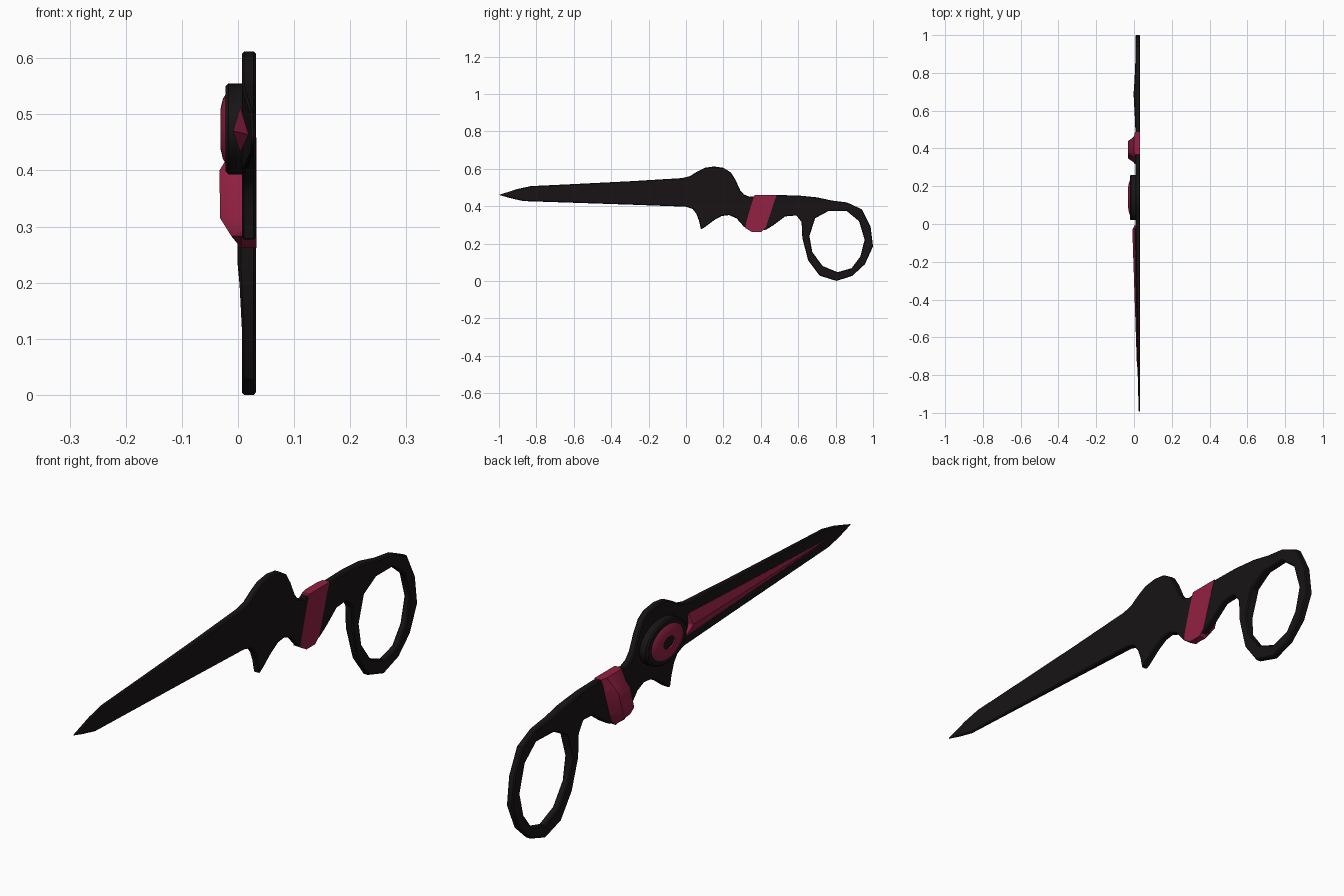
import bpy, bmesh, math

if "Cube" in bpy.data.objects:
    bpy.data.objects.remove(bpy.data.objects["Cube"])


def material(name, rgb):
    m = bpy.data.materials.new(name)
    m.diffuse_color = (*rgb, 1)
    m.use_nodes = True
    m.node_tree.nodes["Principled BSDF"].inputs["Base Color"].default_value = m.diffuse_color
    return m


BLACK = material("black", (0.009, 0.007, 0.008))
RED = material("crimson", (0.29, 0.015, 0.055))


def finish(name, bm, mat, angle=35):
    bmesh.ops.recalc_face_normals(bm, faces=bm.faces)
    me = bpy.data.meshes.new(name)
    bm.to_mesh(me)
    bm.free()
    ob = bpy.data.objects.new(name, me)
    bpy.context.collection.objects.link(ob)
    me.materials.append(mat)
    bpy.ops.object.select_all(action='DESELECT')
    ob.select_set(True)
    bpy.context.view_layer.objects.active = ob
    bpy.ops.object.shade_smooth_by_angle(angle=math.radians(angle))
    return ob


def loft(name, rings, mat, cap_start=True, cap_end=True, angle=35):
    bm = bmesh.new()
    rows = [[bm.verts.new(p) for p in r] for r in rings]
    n = len(rows[0])
    for a, b in zip(rows, rows[1:]):
        for i in range(n):
            j = (i + 1) % n
            bm.faces.new((a[i], a[j], b[j], b[i]))
    if cap_start:
        bm.faces.new(rows[0])
    if cap_end:
        bm.faces.new(rows[-1])
    return finish(name, bm, mat, angle)


# Flat silhouette (y, z): blade, hump, grip, finger ring, trigger spur
outline = [(-1, .46), (-.9, .492), (-.83, .507), (-.6, .518), (-.3, .533), (-.02, .55),
           (.02, .56), (.06, .585), (.1, .605), (.15, .612), (.2, .605), (.24, .58),
           (.265, .54), (.29, .485), (.31, .462), (.34, .45), (.38, .455), (.5, .459),
           (.6, .457), (.7, .447), (.78, .43), (.86, .42), (.94, .383), (.987, .29),
           (1, .185), (.957, .09), (.89, .028), (.805, 0), (.715, .028), (.653, .11),
           (.622, .23), (.618, .315), (.59, .35), (.53, .345), (.47, .3), (.43, .275),
           (.38, .265), (.34, .272), (.31, .29), (.27, .335), (.23, .352), (.19, .347),
           (.15, .325), (.1, .287), (.08, .275), (.07, .32), (.055, .36), (.035, .385),
           (0, .397), (-.3, .408), (-.6, .418), (-.87, .427), (-.94, .443)]
hole = [(.76, .373), (.86, .373), (.925, .32), (.955, .22), (.932, .13), (.885, .068),
        (.81, .047), (.73, .08), (.675, .155), (.66, .24), (.69, .335)]


def left_x(y, z):
    # blade thins to the tip, grip swells slightly before the ring
    x = .007 + .017 * max(0, -y)
    if z > .2:
        x -= .01 * max(0, 1 - abs(y - .68) / .14)
    return x


bm = bmesh.new()
edges = []
for loop in (outline, hole):
    vs = [bm.verts.new((.032, y, z)) for y, z in loop]
    edges += [bm.edges.new((vs[i - 1], vs[i])) for i in range(len(vs))]
bmesh.ops.triangle_fill(bm, edges=edges, use_beauty=True, normal=(1, 0, 0))
ext = bmesh.ops.extrude_face_region(bm, geom=bm.faces[:], use_keep_orig=True)
for v in ext["geom"]:
    if isinstance(v, bmesh.types.BMVert):
        v.co.x = left_x(v.co.y, v.co.z)
body = finish("blade_and_handle", bm, BLACK)
bev = body.modifiers.new("edge_chamfer", 'BEVEL')
bev.width = .004
bev.segments = 1
bev.limit_method = 'ANGLE'
bev.angle_limit = math.radians(60)
bev.use_clamp_overlap = False


# Oval pivot boss, domed washer and centre pin on the left side
def oval(r, x, n=28):
    return [(x, .14 + .12 * r * math.cos(2 * math.pi * i / n),
             .474 + .081 * r * math.sin(2 * math.pi * i / n)) for i in range(n)]


loft("pivot_boss", [oval(1, .012), oval(1, -.017), oval(.94, -.022), oval(.74, -.022)], BLACK)
loft("pivot_washer", [oval(.76, -.018), oval(.76, -.022), oval(.66, -.027), oval(.45, -.031),
                      oval(.27, -.031), oval(.25, -.026)], RED, cap_end=False)
loft("pivot_pin", [oval(.26, -.02), oval(.26, -.027)], BLACK)

# Ridged blade inlay, tapering to the tip
bm = bmesh.new()
pts = [(.004, -.02, .513), (-.009, -.03, .47), (.004, -.005, .432), (.019, -.86, .464),
       (.016, -.02, .47)]
t, r, b, tip, back = [bm.verts.new(p) for p in pts]
for f in ((t, r, tip), (r, b, tip), (t, back, r), (r, back, b), (t, tip, back), (b, back, tip)):
    bm.faces.new(f)
finish("blade_inlay", bm, RED, 10)

# Grip band: wraps the handle, bulging on the left side
levels = [(.262, .352, .402, .008), (.283, .317, .425, -.012), (.315, .322, .436, -.032),
          (.40, .347, .464, -.033), (.42, .353, .47, -.021), (.459, .367, .486, 0)]
rings = [[(.033, lo, z), (.033, hi, z), (.005, hi, z), (x, hi - .025, z),
          (x, lo + .025, z), (.005, lo, z)] for z, lo, hi, x in levels]
loft("grip_band", rings, RED)
